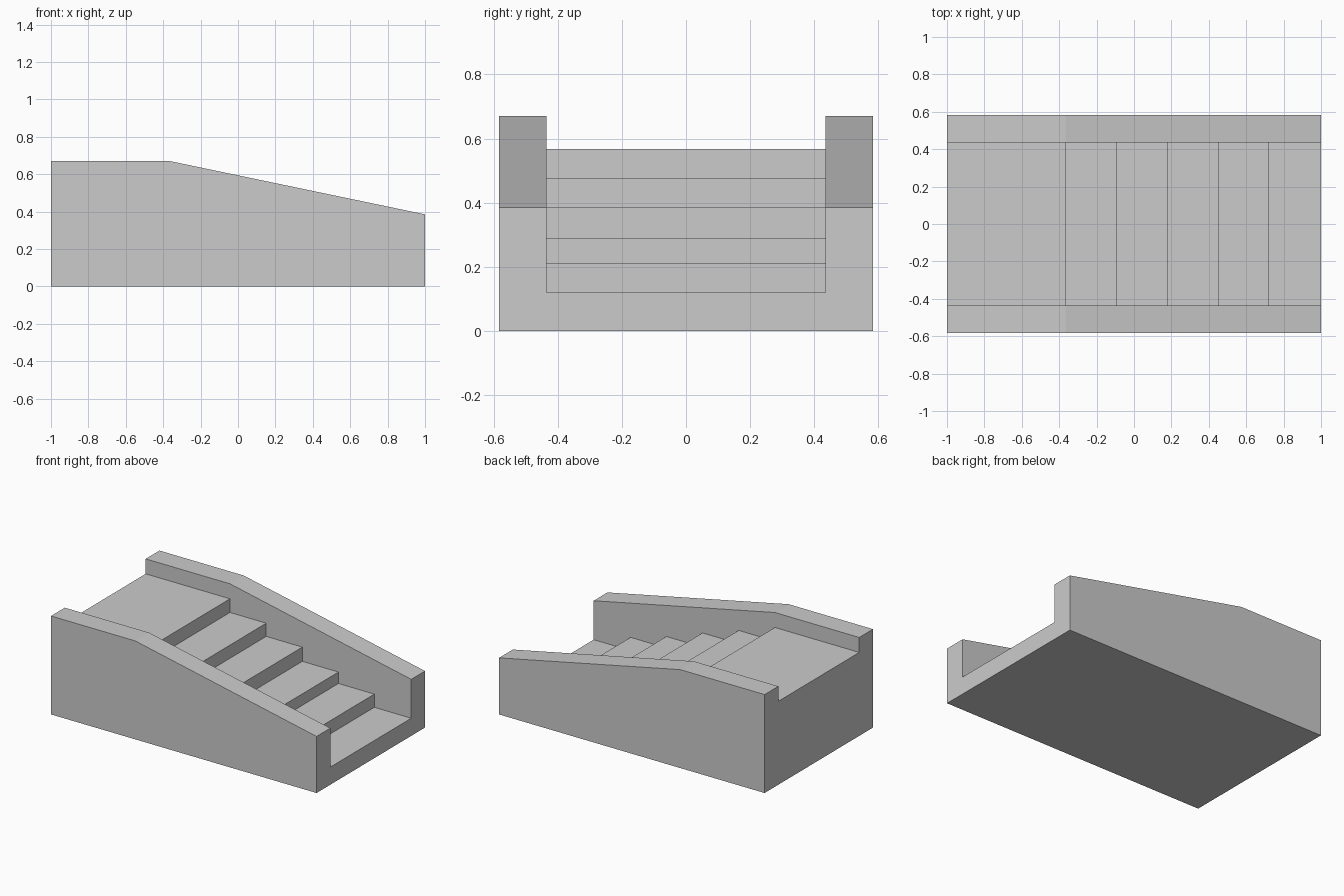
import bpy, bmesh

if "Cube" in bpy.data.objects:
    bpy.data.objects.remove(bpy.data.objects["Cube"])


def prism(name, profile, half_width):
    """Extrude an x-z profile symmetrically along y."""
    bm = bmesh.new()
    face = bm.faces.new([bm.verts.new((x, -half_width, z)) for x, z in profile])
    ext = bmesh.ops.extrude_face_region(bm, geom=[face])
    moved = [v for v in ext["geom"] if isinstance(v, bmesh.types.BMVert)]
    bmesh.ops.translate(bm, verts=moved, vec=(0, 2 * half_width, 0))
    bmesh.ops.recalc_face_normals(bm, faces=bm.faces)
    mesh = bpy.data.meshes.new(name)
    bm.to_mesh(mesh)
    bm.free()
    obj = bpy.data.objects.new(name, mesh)
    bpy.context.collection.objects.link(obj)
    return obj


# Solid staircase block with sloping side walls
staircase = prism("staircase", [(-1, 0), (1, 0), (1, 0.385), (-0.365, 0.67), (-1, 0.67)], 0.583)

# Stepped channel between the walls: landing then five treads
edges = [-1.1, -0.365, -0.092, 0.18, 0.452, 0.722, 1.1]
heights = [0.568, 0.475, 0.385, 0.288, 0.21, 0.12]
steps = []
for i, z in enumerate(heights):
    steps += [(edges[i], z), (edges[i + 1], z)]
cutter = prism("channel_cutter", steps + [(1.1, 1), (-1.1, 1)], 0.435)
cutter.hide_render = True

# Carve the steps and discard the cutter
cut = staircase.modifiers.new("carve_steps", "BOOLEAN")
cut.operation = "DIFFERENCE"
cut.solver = "EXACT"
cut.object = cutter
bpy.context.view_layer.objects.active = staircase
bpy.ops.object.modifier_apply(modifier=cut.name)
bpy.data.objects.remove(cutter)
